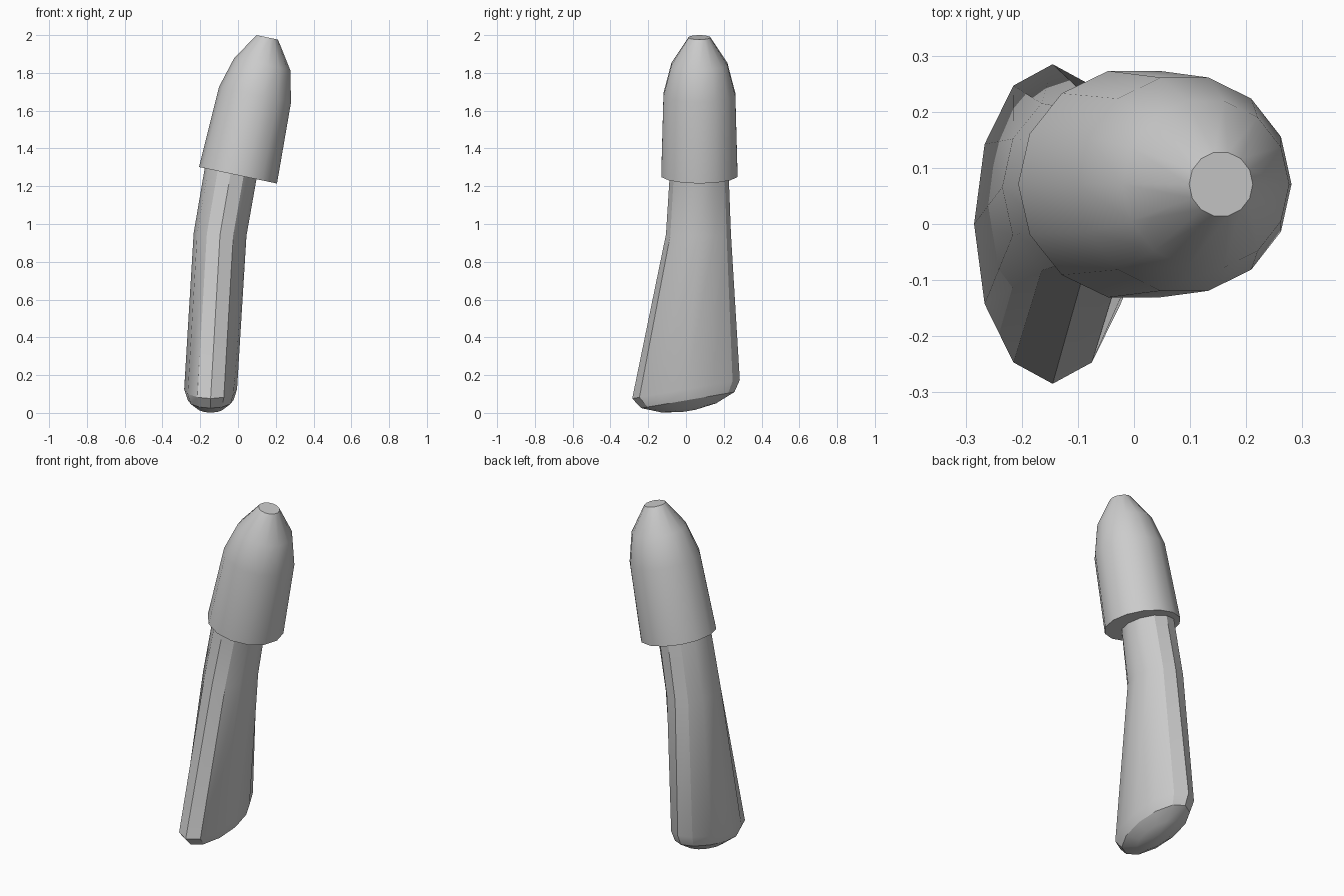
import bpy, bmesh, math
from mathutils import Vector

if "Cube" in bpy.data.objects:
    bpy.data.objects.remove(bpy.data.objects["Cube"])

grey = bpy.data.materials.new("plain grey")
grey.diffuse_color = (0.6, 0.6, 0.6, 1)
grey.use_nodes = True
grey.node_tree.nodes["Principled BSDF"].inputs["Base Color"].default_value = grey.diffuse_color


def loft(name, sides, rings):
    """Skin elliptical rings given as (centre, radius_x, radius_y, normal)."""
    bm = bmesh.new()
    loops = []
    for centre, rx, ry, normal in rings:
        n = Vector(normal).normalized()
        u = Vector((0, 1, 0)).cross(n).normalized()
        v = n.cross(u)
        loop = []
        for i in range(sides):
            a = 2 * math.pi * i / sides
            loop.append(bm.verts.new(Vector(centre) + u * rx * math.cos(a) + v * ry * math.sin(a)))
        loops.append(loop)
    for a, b in zip(loops, loops[1:]):
        for i in range(sides):
            j = (i + 1) % sides
            bm.faces.new((a[i], a[j], b[j], b[i]))
    bm.faces.new(loops[0][::-1])
    bm.faces.new(loops[-1])
    bmesh.ops.recalc_face_normals(bm, faces=bm.faces)
    mesh = bpy.data.meshes.new(name)
    bm.to_mesh(mesh)
    bm.free()
    mesh.materials.append(grey)
    obj = bpy.data.objects.new(name, mesh)
    bpy.context.collection.objects.link(obj)
    bpy.ops.object.select_all(action='DESELECT')
    obj.select_set(True)
    bpy.context.view_layer.objects.active = obj
    bpy.ops.object.shade_smooth_by_angle(angle=math.radians(30))
    return obj


# Tapered sleeve, leaning to +x
axis = (0.207, 0, 0.978)
loft("sleeve", 14, [
    ((0.0, 0.071, 1.258), 0.211, 0.207, axis),
    ((0.09, 0.071, 1.685), 0.195, 0.195, axis),
    ((0.128, 0.071, 1.846), 0.152, 0.152, axis),
    ((0.155, 0.071, 1.988), 0.058, 0.058, axis),
])

# Bent forearm with a rounded, slanted end
tilt = Vector((0, -0.17, 0.985)).normalized()
base = Vector((-0.145, 0, 0.125))
rings = []
for deg in (84, 60, 30, 0):
    a = math.radians(deg)
    s = math.cos(a)
    rings.append((base - tilt * 0.116 * math.sin(a), 0.14 * s, 0.289 * s, tilt))
rings += [
    ((-0.095, 0.066, 0.945), 0.14, 0.172, (0.05, 0, 1)),
    ((-0.04, 0.07, 1.262), 0.14, 0.156, axis),
    ((-0.025, 0.07, 1.33), 0.14, 0.153, axis),
]
loft("forearm", 12, rings)
